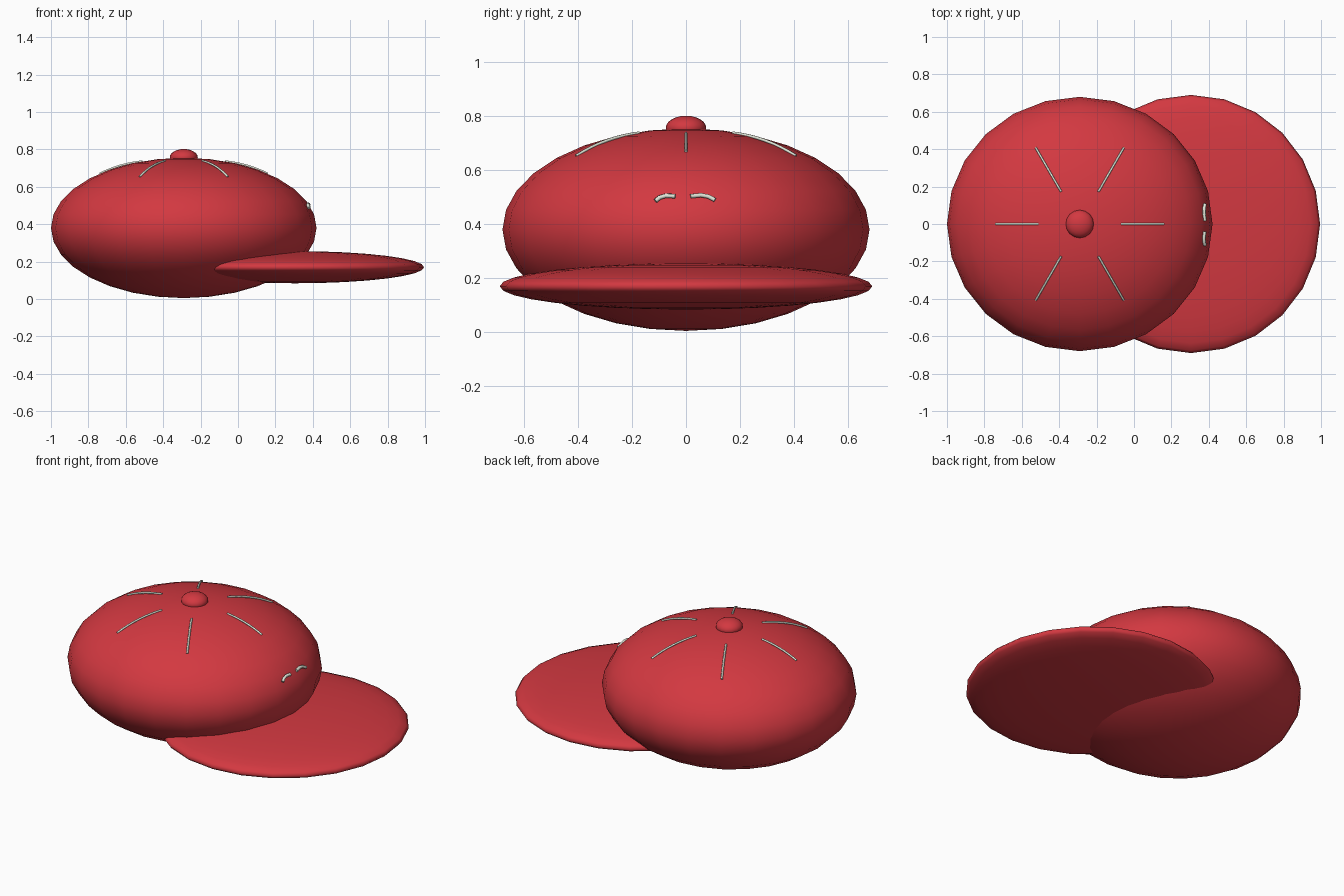
import bpy
from math import sin, cos, pi, sqrt, radians

if "Cube" in bpy.data.objects:
    bpy.data.objects.remove(bpy.data.objects["Cube"])

CX, CZ = -0.29, 0.38            # crown centre
RX, RY, RZ = 0.71, 0.68, 0.375  # crown radii


def material(name, rgb):
    m = bpy.data.materials.new(name)
    m.diffuse_color = (*rgb, 1)
    m.use_nodes = True
    m.node_tree.nodes["Principled BSDF"].inputs["Base Color"].default_value = m.diffuse_color
    return m


red = material("red_cloth", (0.65, 0.04, 0.052))
pale = material("pale_thread", (0.74, 0.78, 0.68))


def ellipsoid(name, centre, radii, segments=24, rings=16):
    bpy.ops.mesh.primitive_uv_sphere_add(segments=segments, ring_count=rings, radius=1, location=centre)
    ob = bpy.context.object
    ob.name = name
    ob.scale = radii
    bpy.ops.object.transform_apply(location=False, rotation=False, scale=True)
    bpy.ops.object.shade_smooth()
    ob.data.materials.append(red)
    return ob


def thread(name, points, radius):
    cu = bpy.data.curves.new(name, 'CURVE')
    cu.dimensions = '3D'
    cu.bevel_depth = radius
    cu.bevel_resolution = 1
    cu.use_fill_caps = True
    sp = cu.splines.new('POLY')
    sp.points.add(len(points) - 1)
    for p, co in zip(sp.points, points):
        p.co = (*co, 1)
    sp.use_smooth = True
    cu.materials.append(pale)
    ob = bpy.data.objects.new(name, cu)
    bpy.context.collection.objects.link(ob)
    return ob


# Crown, brim and top button
ellipsoid("crown", (CX, 0, CZ), (RX, RY, RZ))
ellipsoid("brim", (0.305, 0, 0.17), (0.69, 0.69, 0.086))
ellipsoid("top_button", (CX, 0, 0.757), (0.075, 0.075, 0.045), 16, 12)

# Six radial seam stitches lying on the crown
for i in range(6):
    a = i * pi / 3
    r0, r1 = (0.22, 0.45) if i % 3 == 0 else (0.20, 0.47)
    pts = []
    for k in range(9):
        t = k / 8
        r = r0 + (r1 - r0) * t
        x, y = r * cos(a), r * sin(a)
        z = CZ + RZ * sqrt(1 - (x / RX) ** 2 - (y / RY) ** 2)
        pts.append((CX + x, y, z + 0.004 * sin(pi * t)))
    thread(f"seam_stitch_{i + 1}", pts, 0.006)

# Two small arched stitches on the front of the crown
arches = {"left": [(-0.113, 0.487), (-0.098, 0.499), (-0.075, 0.506), (-0.04, 0.504)],
          "right": [(0.017, 0.504), (0.055, 0.508), (0.083, 0.503), (0.107, 0.49)]}
for side, path in arches.items():
    pts = [(CX + RX * sqrt(1 - (y / RY) ** 2 - ((z - CZ) / RZ) ** 2), y, z) for y, z in path]
    thread(f"arch_stitch_{side}", pts, 0.009)
